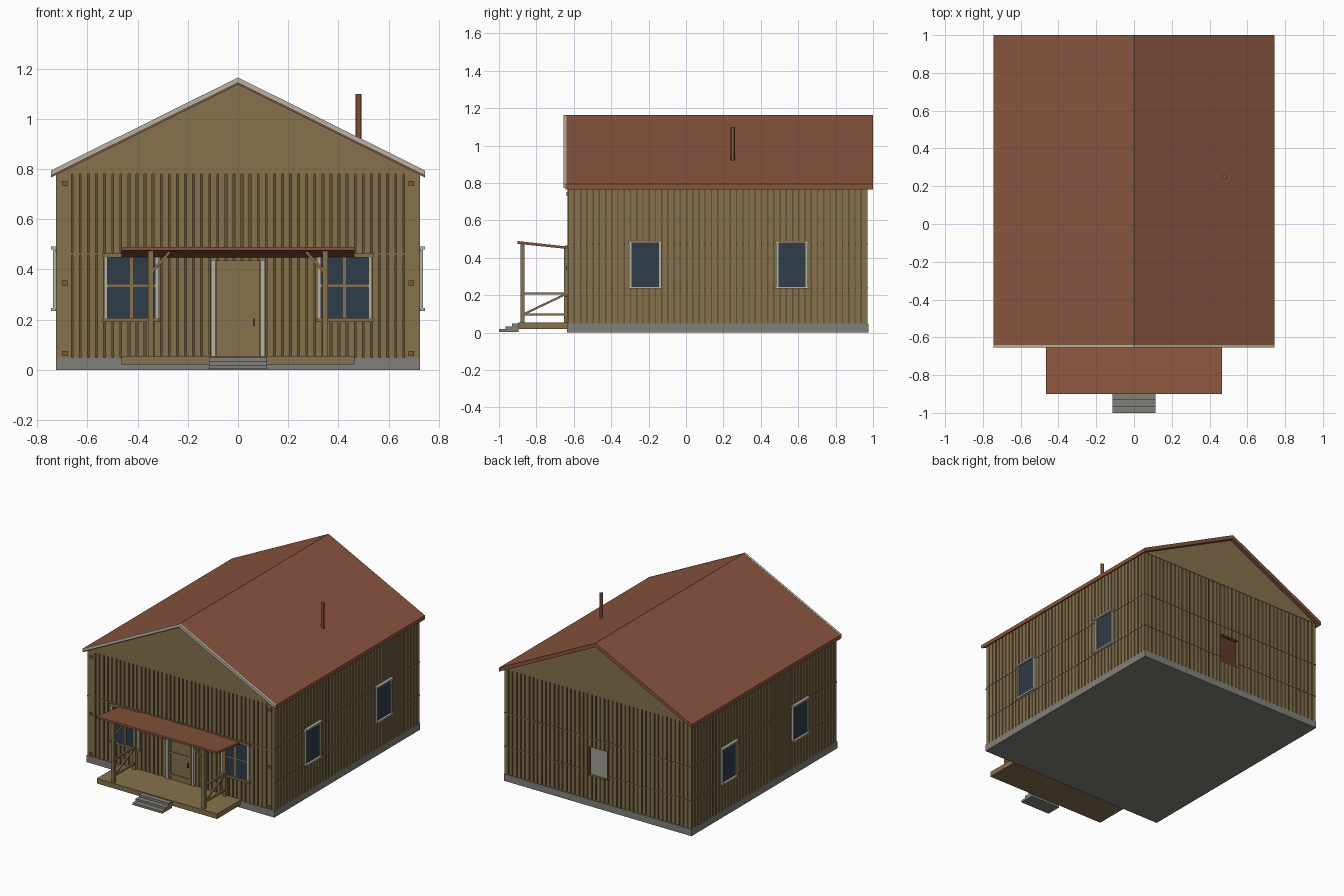
import bpy, bmesh
from mathutils import Vector, Matrix

cube = bpy.data.objects.get("Cube")
if cube:
    bpy.data.objects.remove(cube)


def material(name, rgb):
    m = bpy.data.materials.new(name)
    m.use_nodes = True
    m.diffuse_color = (*rgb, 1)
    bsdf = m.node_tree.nodes["Principled BSDF"]
    bsdf.inputs["Base Color"].default_value = (*rgb, 1)
    bsdf.inputs["Roughness"].default_value = 0.9
    return m


WOOD = material("tan wood", (0.24, 0.165, 0.073))
GROOVE = material("dark wood", (0.12, 0.08, 0.034))
RED = material("rust red", (0.25, 0.09, 0.048))
TRIM = material("pale trim", (0.48, 0.45, 0.37))
GLASS = material("blue glass", (0.028, 0.045, 0.068))
STONE = material("grey stone", (0.22, 0.215, 0.19))


def finish(name, bm, mat):
    bmesh.ops.recalc_face_normals(bm, faces=bm.faces)
    me = bpy.data.meshes.new(name)
    bm.to_mesh(me)
    bm.free()
    me.materials.append(mat)
    ob = bpy.data.objects.new(name, me)
    bpy.context.collection.objects.link(ob)
    return ob


def boxes(name, mat, items):
    """One object from boxes given as (x0, x1, y0, y1, z0, z1)."""
    bm = bmesh.new()
    for x0, x1, y0, y1, z0, z1 in items:
        mid = Vector((x0 + x1, y0 + y1, z0 + z1)) / 2
        size = Matrix.Diagonal((abs(x1 - x0), abs(y1 - y0), abs(z1 - z0), 1))
        bmesh.ops.create_cube(bm, size=1, matrix=Matrix.Translation(mid) @ size)
    return finish(name, bm, mat)


def beams(name, mat, pairs, width):
    """Square bars between pairs of points."""
    bm = bmesh.new()
    for a, b in pairs:
        a, b = Vector(a), Vector(b)
        rot = (b - a).to_track_quat('Z', 'Y').to_matrix().to_4x4()
        size = Matrix.Diagonal((width, width, (b - a).length, 1))
        bmesh.ops.create_cube(bm, size=1, matrix=Matrix.Translation((a + b) / 2) @ rot @ size)
    return finish(name, bm, mat)


def prism(name, mat, profile, y0, y1):
    """Profile in x and z, extruded along y."""
    bm = bmesh.new()
    face = bm.faces.new([bm.verts.new((x, y0, z)) for x, z in profile])
    out = bmesh.ops.extrude_face_region(bm, geom=[face])
    verts = [v for v in out["geom"] if isinstance(v, bmesh.types.BMVert)]
    bmesh.ops.translate(bm, verts=verts, vec=(0, y1 - y0, 0))
    return finish(name, bm, mat)


W, F, B = 0.725, -0.63, 0.97       # half width, front and back of the walls
Z0, Z1 = 0.045, 0.78               # wall foot and eaves
D, T = 0.008, 0.02                 # plank relief, wall thickness
HX0, HX1, HZ0, HZ1 = -0.07, 0.075, 0.21, 0.41   # open window at the back
RIDGE, EAVE, SLOPE = 1.165, 0.745, 0.497

# Foundation
boxes("foundation", STONE, [(-W, W, F - 0.005, B + 0.005, 0, Z0 + 0.003)])

# Wall cores, with an opening at the back
bi, bo = B - D - T, B - D
boxes("wall_core", GROOVE, [
    (-W + D, -W + D + T, F + D, bo, Z0, Z1), (W - D - T, W - D, F + D, bo, Z0, Z1),
    (-W + D, W - D, F + D, F + D + T, Z0, Z1),
    (-W + D, HX0, bi, bo, Z0, Z1), (HX1, W - D, bi, bo, Z0, Z1),
    (HX0, HX1, bi, bo, Z0, HZ0), (HX0, HX1, bi, bo, HZ1, Z1)])


# Vertical planks on all four walls
def plank_spans(lo, hi, count):
    pitch = (hi - lo) / count
    gap = pitch * 0.11
    return [(lo + i * pitch + gap, lo + (i + 1) * pitch - gap) for i in range(count)]


front_planks, back_planks, side_planks = [], [], []
for a, b in plank_spans(-W, W, 45):
    front_planks.append((a, b, F, F + D, Z0, Z1))
    if b <= HX0 or a >= HX1:
        back_planks.append((a, b, B - D, B, Z0, Z1))
        continue
    back_planks += [(a, b, B - D, B, Z0, HZ0), (a, b, B - D, B, HZ1, Z1)]
    for c, d in ((a, min(b, HX0)), (max(a, HX1), b)):
        if d > c:
            back_planks.append((c, d, B - D, B, HZ0, HZ1))
for a, b in plank_spans(F, B, 48):
    for s in (-1, 1):
        side_planks.append((s * (W - D), s * W, a, b, Z0, Z1))
boxes("front_planks", WOOD, front_planks)
boxes("back_planks", WOOD, back_planks)
boxes("side_planks", WOOD, side_planks)

# Horizontal seam strips
strips = [(-W, W, F - 0.003, F, 0.457, 0.467)]
for z in (0.24, 0.475):
    strips += [(s * W, s * (W + 0.003), F + 0.01, B - 0.02, z - 0.004, z + 0.004) for s in (-1, 1)]
strips.append((-W, W, B, B + 0.003, 0.471, 0.479))
strips += [(-W, HX0, B, B + 0.003, 0.236, 0.244), (HX1, W, B, B + 0.003, 0.236, 0.244)]
boxes("seam_strips", WOOD, strips)

# Gables
gable = [(-W, Z1), (W, Z1), (0, RIDGE - 0.028)]
prism("front_gable", WOOD, gable, F - 0.003, F + 0.03)
prism("back_gable", WOOD, gable, B - 0.03, B + 0.003)


# Roof and front rake boards
def roof_profile(top, thick):
    low = top - SLOPE * EAVE
    return [(-EAVE, low), (0, top), (EAVE, low),
            (EAVE, low - thick), (0, top - thick), (-EAVE, low - thick)]


prism("roof", RED, roof_profile(RIDGE - 0.001, 0.027), -0.645, 1.0)
prism("rake_boards", TRIM, roof_profile(RIDGE, 0.021), -0.655, -0.64)

# Stove pipe
bm = bmesh.new()
bmesh.ops.create_cone(bm, cap_ends=True, segments=12, radius1=0.012, radius2=0.012, depth=0.22,
                      matrix=Matrix.Translation((0.48, 0.25, 0.99)))
pipe = finish("stove_pipe", bm, RED)
bpy.context.view_layer.objects.active = pipe
pipe.select_set(True)
bpy.ops.object.shade_smooth_by_angle()

# Corner boards with bolts
boxes("corner_boards", WOOD, [(s * 0.678, s * 0.704, F - 0.004, F, Z0, Z1) for s in (-1, 1)])
boxes("corner_bolts", RED, [(s * 0.68, s * 0.702, F - 0.01, F, z - 0.01, z + 0.01)
                            for s in (-1, 1) for z in (0.065, 0.345, 0.742)])

# Side windows
glass, frame = [], []
for s in (-1, 1):
    x0, x1, x2 = s * W, s * (W + 0.012), s * (W + 0.02)
    for y in (-0.218, 0.567):
        glass.append((x0, s * (W + 0.005), y - 0.08, y + 0.08, 0.245, 0.48))
        frame += [(x0, x1, y + e * 0.073, y + e * 0.086, 0.24, 0.485) for e in (-1, 1)]
        frame += [(x0, x2, y - 0.09, y + 0.09, z - 0.006, z + 0.006) for z in (0.241, 0.485)]
boxes("side_window_glass", GLASS, glass)
boxes("side_window_frames", TRIM, frame)

# Front windows
glass, frame, bars = [], [], []
for s in (-1, 1):
    m = s * 0.425
    glass.append((m - 0.1, m + 0.1, F - 0.005, F, 0.2, 0.45))
    frame += [(m + e * 0.095, m + e * 0.11, F - 0.012, F, 0.19, 0.45) for e in (-1, 1)]
    bars += [(m - 0.115, m + 0.115, F - 0.016, F, 0.19, 0.206),
             (m - 0.115, m + 0.115, F - 0.016, F, 0.447, 0.465),
             (m - 0.006, m + 0.006, F - 0.01, F, 0.2, 0.45),
             (m - 0.095, m + 0.095, F - 0.01, F, 0.33, 0.34)]
boxes("front_window_glass", GLASS, glass)
boxes("front_window_frames", TRIM, frame)
boxes("front_window_bars", WOOD, bars)

# Door
boxes("door", WOOD, [(-0.088, 0.088, F - 0.006, F, 0.05, 0.435)]
      + [(-0.086, 0.086, F - 0.011, F, z - 0.006, z + 0.006) for z in (0.09, 0.245, 0.375, 0.425)]
      + [(s * 0.074, s * 0.086, F - 0.01, F, 0.055, 0.43) for s in (-1, 1)])
boxes("door_frame", TRIM, [(s * 0.09, s * 0.108, F - 0.014, F, 0.05, 0.437) for s in (-1, 1)])
boxes("door_handle", GROOVE, [(0.06, 0.067, F - 0.02, F, 0.175, 0.205)])

# Porch deck, roof and steps
boxes("porch_deck", WOOD, [(-0.465, 0.465, -0.895, F, 0.02, 0.055)])
bm = bmesh.new()
loop = [(-0.9, 0.475), (-0.9, 0.49), (F, 0.46), (F, 0.447)]
face = bm.faces.new([bm.verts.new((-0.465, y, z)) for y, z in loop])
out = bmesh.ops.extrude_face_region(bm, geom=[face])
bmesh.ops.translate(bm, vec=(0.93, 0, 0),
                    verts=[v for v in out["geom"] if isinstance(v, bmesh.types.BMVert)])
finish("porch_roof", bm, RED)
boxes("porch_steps", STONE, [(-0.115, 0.115, -1 + i * 0.035, -0.895, 0.004 + i * 0.015, 0.019 + i * 0.015)
                             for i in range(3)])

# Porch posts, railings and knee braces
posts, rails, braces = [], [], []
for s in (-1, 1):
    x = s * 0.348
    posts += [(x - 0.011, x + 0.011, -0.885, -0.863, 0.055, 0.477),
              (x - 0.011, x + 0.011, -0.652, F, 0.055, 0.452)]
    rails += [(x - 0.007, x + 0.007, -0.87, -0.64, z - 0.006, z + 0.006) for z in (0.097, 0.21)]
    braces += [((x, -0.865, 0.1), (x, -0.645, 0.205)),
               ((x, -0.874, 0.385), (s * 0.272, -0.874, 0.47))]
boxes("porch_posts", WOOD, posts)
boxes("porch_rails", WOOD, rails)
beams("porch_braces", WOOD, braces, 0.011)
